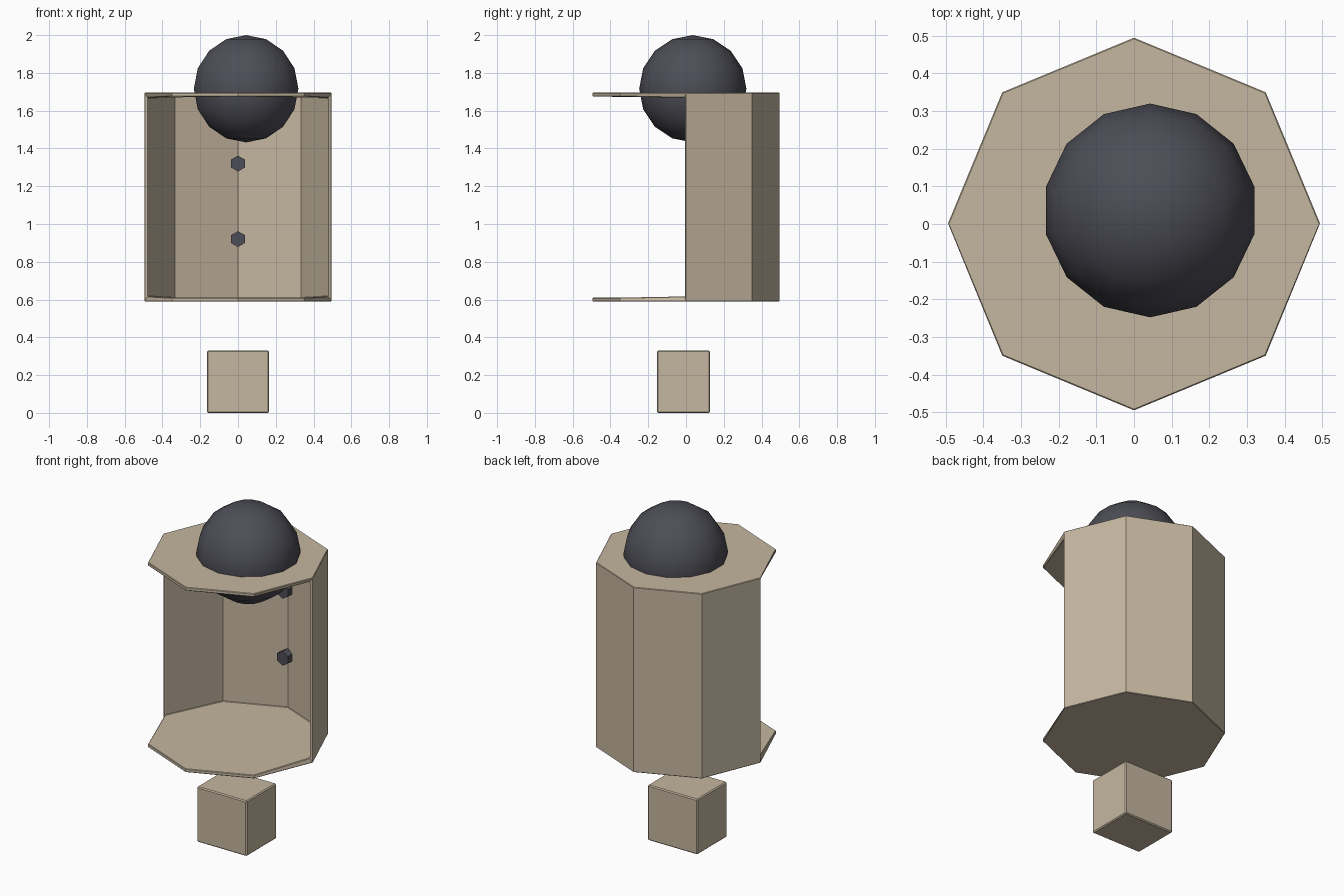
import bpy, bmesh
from math import radians
from mathutils import Matrix

if "Cube" in bpy.data.objects:
    bpy.data.objects.remove(bpy.data.objects["Cube"])


def material(name, rgb):
    m = bpy.data.materials.new(name)
    m.diffuse_color = (*rgb, 1)
    m.use_nodes = True
    m.node_tree.nodes["Principled BSDF"].inputs["Base Color"].default_value = m.diffuse_color
    return m


TAN = material("tan", (0.56, 0.47, 0.35))
DARK = material("dark_grey", (0.075, 0.075, 0.095))


def make_object(name, bm, loc, mat, smooth=False):
    mesh = bpy.data.meshes.new(name)
    for f in bm.faces:
        f.smooth = smooth
    bm.to_mesh(mesh)
    bm.free()
    mesh.materials.append(mat)
    ob = bpy.data.objects.new(name, mesh)
    ob.location = loc
    bpy.context.collection.objects.link(ob)
    return ob


def soften(ob, width):
    b = ob.modifiers.new("soft_edges", 'BEVEL')
    b.width = width
    b.segments = 1
    b.limit_method = 'ANGLE'
    b.angle_limit = radians(50)


# Octagonal housing: closed prism with its four front walls removed
bm = bmesh.new()
bmesh.ops.create_cone(bm, cap_ends=True, segments=8, radius1=0.495,
                      radius2=0.495, depth=1.105)
front = [f for f in bm.faces
         if abs(f.normal.z) < 0.5 and f.calc_center_median().y < -0.01]
bmesh.ops.delete(bm, geom=front, context='FACES')
housing = make_object("octagon_housing", bm, (0, 0, 1.1425), TAN)
solid = housing.modifiers.new("wall_thickness", 'SOLIDIFY')
solid.thickness = 0.02
solid.offset = -1
solid.use_even_offset = True
soften(housing, 0.003)

# Dark ball set through the top plate
bm = bmesh.new()
bmesh.ops.create_uvsphere(bm, u_segments=14, v_segments=8, radius=0.284)
make_object("top_ball", bm, (0.043, 0.036, 1.716), DARK, smooth=True)

# Two hexagonal knobs on the inside of the back wall
for i, z in enumerate((0.92, 1.32)):
    bm = bmesh.new()
    bmesh.ops.create_cone(bm, cap_ends=True, segments=6, radius1=0.042,
                          radius2=0.042, depth=0.05,
                          matrix=Matrix.Rotation(radians(90), 4, 'X'))
    make_object(f"inner_knob_{i + 1}", bm, (0, 0.445, z), DARK)

# Separate block below the housing
bm = bmesh.new()
bmesh.ops.create_cube(bm, size=1, matrix=Matrix.Diagonal((0.33, 0.282, 0.33, 1)))
block = make_object("base_block", bm, (0, -0.013, 0.165), TAN)
soften(block, 0.006)
